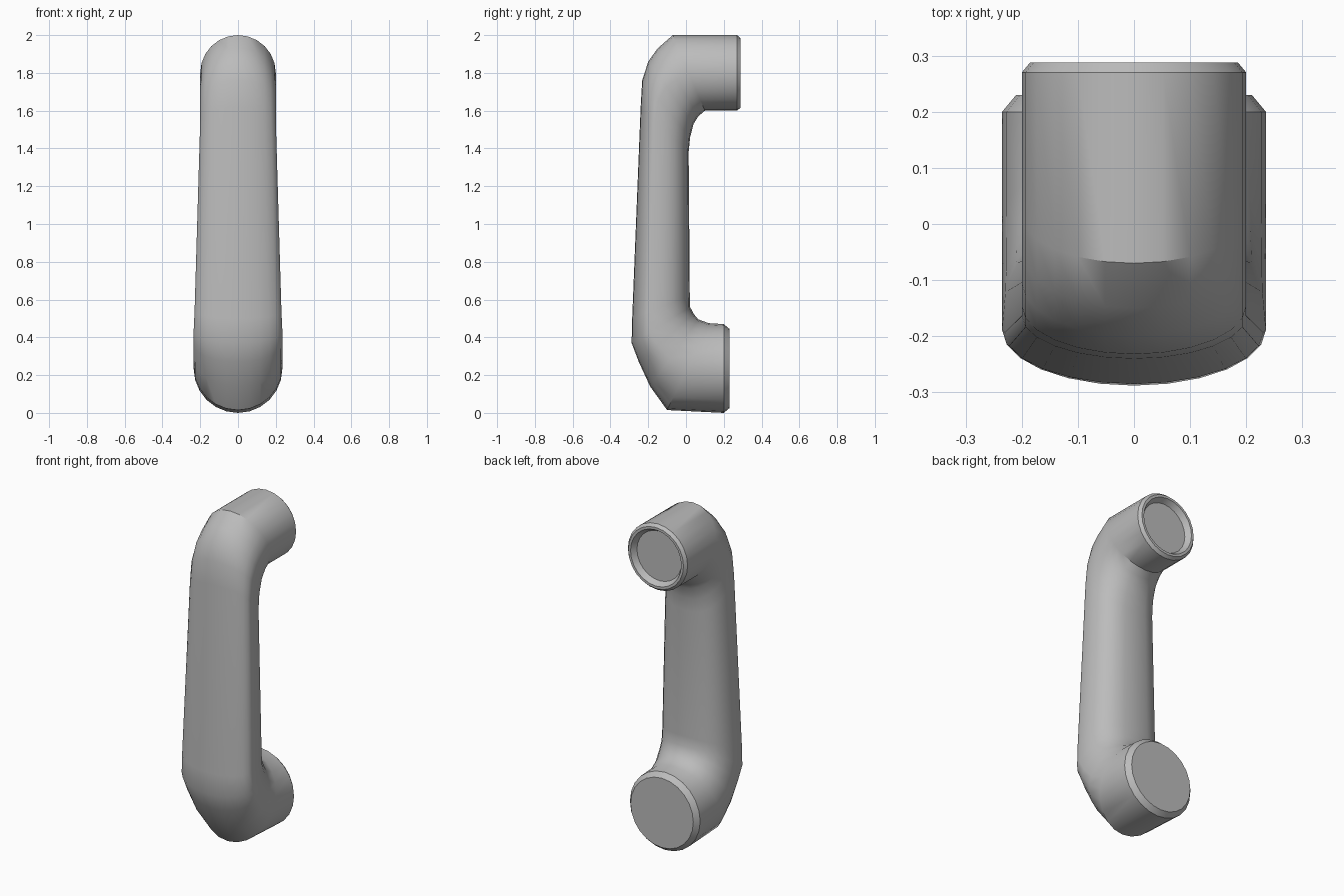
import bpy
import bmesh
import math
from mathutils import Vector

default_cube = bpy.data.objects.get("Cube")
if default_cube:
    bpy.data.objects.remove(default_cube, do_unlink=True)

SIDES = 24


def make_material(name, value):
    material = bpy.data.materials.new(name)
    material.use_nodes = True
    colour = (value, value, value, 1)
    material.diffuse_color = colour
    material.node_tree.nodes["Principled BSDF"].inputs["Base Color"].default_value = colour
    material.roughness = 0.6
    return material


def signed_power(value, exponent):
    return math.copysign(abs(value) ** exponent, value)


def section(outer, inner, half_width, grip):
    """Closed ring from the outer to the inner edge of the handset.
    grip 0 is a round section, grip 1 has a shallow front and a fuller back."""
    start, end = Vector((0, *outer)), Vector((0, *inner))
    widest = 0.5 - 0.2 * grip
    ring = []
    for i in range(SIDES):
        angle = math.tau * i / SIDES
        c, s = math.cos(angle), math.sin(angle)
        if c >= 0:
            depth, x = widest * (1 - c), s
        else:
            power = 2 / (2 + 0.6 * grip)
            depth = widest + (1 - widest) * abs(c) ** power
            x = signed_power(s, power)
        point = start.lerp(end, depth)
        point.x = half_width * x
        ring.append(point)
    return ring


def loft(name, stations, material):
    bm = bmesh.new()
    rings = [[bm.verts.new(p) for p in section(*station)] for station in stations]
    for first, second in zip(rings, rings[1:]):
        for i in range(SIDES):
            j = (i + 1) % SIDES
            bm.faces.new((first[i], first[j], second[j], second[i]))
    bm.faces.new(rings[0])
    bm.faces.new(rings[-1])
    bmesh.ops.recalc_face_normals(bm, faces=bm.faces)
    mesh = bpy.data.meshes.new(name)
    bm.to_mesh(mesh)
    bm.free()
    mesh.materials.append(material)
    obj = bpy.data.objects.new(name, mesh)
    bpy.context.collection.objects.link(obj)
    bpy.ops.object.select_all(action="DESELECT")
    obj.select_set(True)
    bpy.context.view_layer.objects.active = obj
    bpy.ops.object.shade_smooth_by_angle(angle=math.radians(32))
    return obj


# Each station: outer (y, z), inner (y, z), half width, grip amount
earpiece = [
    ((.255, 1.95), (.255, 1.65), .15, 0),  # recessed disc
    ((.288, 1.97), (.288, 1.63), .17, 0),
    ((.288, 1.985), (.288, 1.615), .185, 0),
    ((.27, 2), (.27, 1.6), .2, 0),
    ((-.07, 2), (.1, 1.6), .2, 0),
]
upper_elbow = [
    ((-.15, 1.93), (.065, 1.57), .2, .2),
    ((-.2, 1.86), (.04, 1.53), .2, .5),
    ((-.232, 1.76), (.022, 1.46), .2, .8),
]
handle = [
    ((-.24, 1.62), (.014, 1.38), .2, 1),
    ((-.285, .5), (.02, .62), .23, 1),
]
lower_elbow = [
    ((-.288, .37), (.022, .56), .235, .9),
    ((-.25, .27), (.04, .525), .235, .7),
    ((-.19, .14), (.065, .495), .235, .4),
]
mouthpiece = [
    ((-.1, .015), (.12, .475), .235, 0),
    ((.2, 0), (.2, .47), .235, 0),
    ((.23, .025), (.23, .445), .21, 0),  # flat end
]

# One continuous handset body
grey = make_material("plain grey", 0.5)
loft("handset", earpiece + upper_elbow + handle + lower_elbow + mouthpiece, grey)
